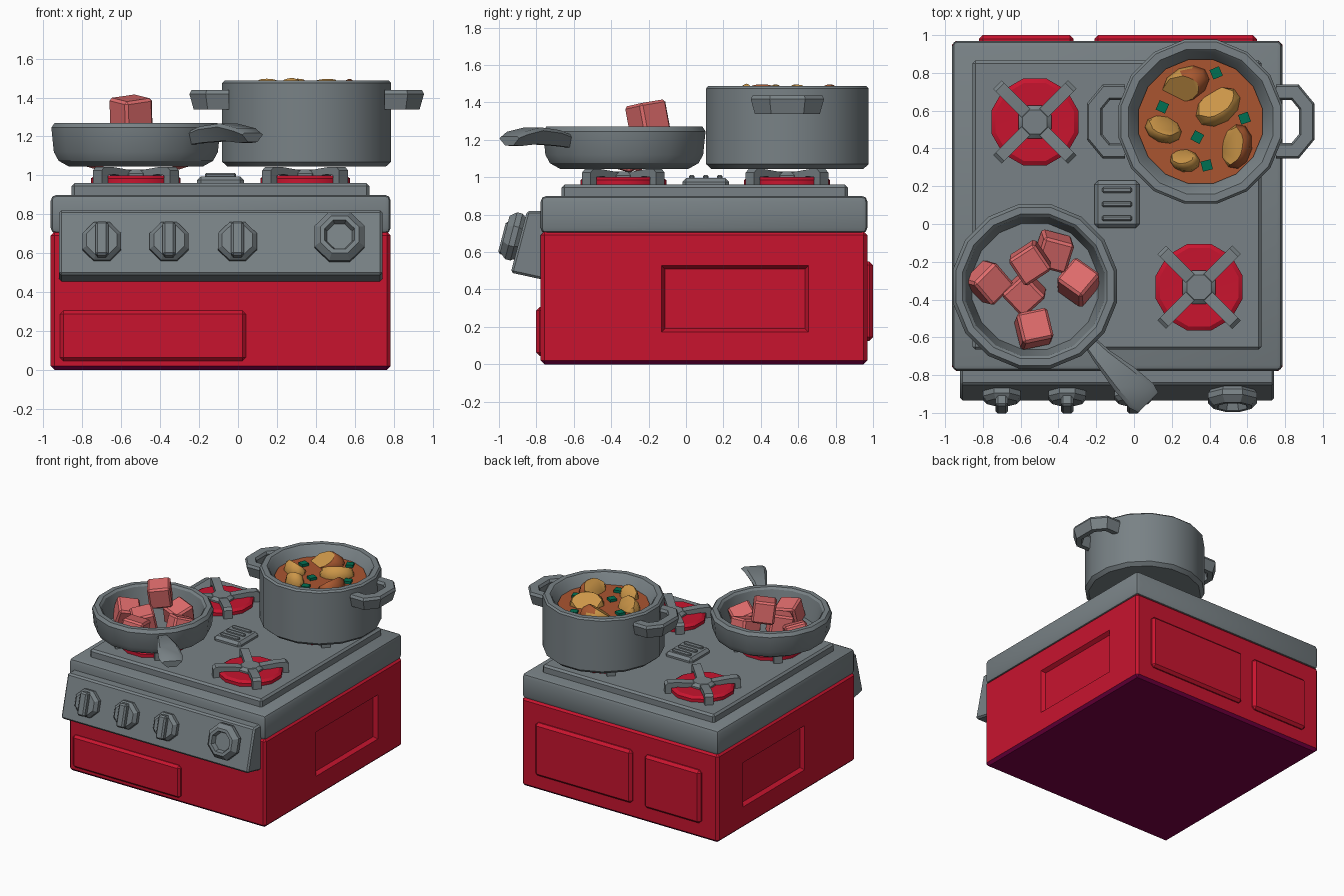
import bpy, bmesh, math
from mathutils import Matrix, Vector, Euler

if "Cube" in bpy.data.objects:
    bpy.data.objects.remove(bpy.data.objects["Cube"])


def material(name, r, g, b):
    m = bpy.data.materials.new(name)
    m.diffuse_color = (r, g, b, 1)
    m.use_nodes = True
    m.node_tree.nodes["Principled BSDF"].inputs["Base Color"].default_value = m.diffuse_color
    return m


GREY = material("grey_metal", 0.19, 0.222, 0.237)
RED = material("red_enamel", 0.58, 0.007, 0.028)
PLUM = material("dark_plum_base", 0.20, 0.0, 0.06)
SOUP = material("orange_soup", 0.40, 0.09, 0.03)
GOLD = material("potato_yellow", 0.60, 0.305, 0.065)
SKIN = material("potato_skin", 0.40, 0.10, 0.03)
MEAT = material("pink_meat", 0.74, 0.15, 0.15)
GREEN = material("green_herb", 0.0, 0.16, 0.085)


def shade(ob, angle):
    bpy.ops.object.select_all(action='DESELECT')
    ob.select_set(True)
    bpy.context.view_layer.objects.active = ob
    bpy.ops.object.shade_smooth_by_angle(angle=math.radians(angle))


def add(name, bm, *mats, angle=32):
    bmesh.ops.recalc_face_normals(bm, faces=bm.faces)
    me = bpy.data.meshes.new(name)
    bm.to_mesh(me)
    bm.free()
    for m in mats:
        me.materials.append(m)
    ob = bpy.data.objects.new(name, me)
    bpy.context.collection.objects.link(ob)
    shade(ob, angle)
    return ob


def bevel(bm, w, seg=1):
    if w:
        bmesh.ops.bevel(bm, geom=bm.edges[:], offset=w, segments=seg, profile=0.5, affect='EDGES')


def box(name, lo, hi, mat, w=0.0, seg=1, matrix=None):
    bm = bmesh.new()
    bmesh.ops.create_cube(bm, size=1)
    lo, hi = Vector(lo), Vector(hi)
    bmesh.ops.transform(bm, verts=bm.verts, matrix=Matrix.Translation((lo + hi) / 2) @ Matrix.Diagonal((*(hi - lo), 1)))
    bevel(bm, w, seg)
    if matrix:
        bm.transform(matrix)
    return add(name, bm, mat)


def prism(name, profile, a, b, mat, w=0.0, matrix=None):
    """Profile in the y-z plane, extruded along x from a to b."""
    bm = bmesh.new()
    f = bm.faces.new([bm.verts.new((a, y, z)) for y, z in profile])
    ext = bmesh.ops.extrude_face_region(bm, geom=[f])
    bmesh.ops.translate(bm, vec=(b - a, 0, 0), verts=[v for v in ext['geom'] if isinstance(v, bmesh.types.BMVert)])
    bevel(bm, w)
    if matrix:
        bm.transform(matrix)
    return add(name, bm, mat)


def lathe(name, profile, n, mat, matrix):
    """Turn (radius, z) points about z with n sides."""
    bm = bmesh.new()
    rings = []
    for r, z in profile:
        if r == 0:
            rings.append([bm.verts.new((0, 0, z))] * n)
        else:
            rings.append([bm.verts.new((r * math.cos((i + .5) * math.tau / n),
                                        r * math.sin((i + .5) * math.tau / n), z)) for i in range(n)])
    for p, q in zip(rings, rings[1:]):
        for i in range(n):
            j = (i + 1) % n
            bm.faces.new(list(dict.fromkeys((p[i], p[j], q[j], q[i]))))
    bm.transform(matrix)
    return add(name, bm, mat)


def sweep(name, path, sizes, mat):
    """Section wider at the top, swept along a path; sizes are (half width, half height)."""
    section = [(1, .6), (.75, 1), (-.75, 1), (-1, .6), (-.45, -1), (.45, -1)]
    pts = [Vector(p) for p in path]
    bm = bmesh.new()
    rings = []
    for i, p in enumerate(pts):
        t0 = (p - pts[max(i - 1, 0)]).normalized()
        t1 = (pts[min(i + 1, len(pts) - 1)] - p).normalized()
        t = (t0 + t1).normalized()
        side = t.cross(Vector((0, 0, 1))).normalized()
        mitre = 1 / max(t.dot(t1 if t1.length else t0), .5)
        w, h = sizes[i]
        rings.append([bm.verts.new(p + side * a * w * mitre + Vector((0, 0, b * h))) for a, b in section])
    for p, q in zip(rings, rings[1:]):
        for k in range(6):
            bm.faces.new((p[k], p[(k + 1) % 6], q[(k + 1) % 6], q[k]))
    bm.faces.new(rings[0])
    bm.faces.new(rings[-1])
    return add(name, bm, mat)


T = Matrix.Translation

# Red body with a recessed panel cut in each side and a dark underside
body = box("body", (-.963, -.777, 0), (.785, .97, .71), RED, .02)
for x, s in ((-.963, -1), (.785, 1)):
    bm = bmesh.new()
    bmesh.ops.create_cube(bm, size=1)
    for v in bm.verts:
        k = 1.0 if v.co.x * s > 0 else 0.0
        v.co = (x + s * (.03 if k else -.03), .262 + v.co.y * (.75 + .07 * k), .35 + v.co.z * (.32 + .07 * k))
    cutter = add("panel_cutter", bm, RED)
    cutter.hide_render = True
    bpy.context.view_layer.objects.active = body
    mod = body.modifiers.new("panel", 'BOOLEAN')
    mod.operation, mod.solver, mod.object = 'DIFFERENCE', 'EXACT', cutter
    bpy.ops.object.modifier_apply(modifier=mod.name)
    bpy.data.objects.remove(cutter)
body.data.materials.clear()
for m in (RED, PLUM):
    body.data.materials.append(m)
for p in body.data.polygons:
    p.material_index = 1 if p.normal.z < -.5 and p.center.z < .1 else 0
shade(body, 20)

# Raised drawer and back panels
box("drawer_front", (-.915, -.802, .045), (.04, -.74, .305), RED, .018)
box("back_panel_large", (-.21, .93, .125), (.65, 1.0, .55), RED, .02)
box("back_panel_small", (-.82, .93, .125), (-.32, 1.0, .55), RED, .02)

# Cooktop slab, raised plate, control panel
box("cooktop", (-.963, -.777, .70), (.785, .97, .90), GREY, .03, 2)
box("cooktop_plate", (-.855, -.665, .88), (.675, .865, .96), GREY, .015)
prism("control_panel", [(-.74, .82), (-.85, .82), (-.937, .49), (-.74, .447)], -.92, .742, GREY, .012)

# Knobs stand on the tilted panel face
def on_panel(x, z):
    return T((x, -.85 - .262 * (.815 - z), z)) @ Matrix.Rotation(math.radians(75.3), 4, 'X')


for i, x in enumerate((-.70, -.354, -.003)):
    m = on_panel(x, .655)
    lathe(f"knob_{i}", [(0, -.01), (.108, -.01), (.108, .03), (.085, .055), (0, .055)], 8, GREY, m)
    box(f"knob_grip_{i}", (-.033, -.09, 0), (.033, .09, .095), GREY, .012, 1, m)
lathe("large_knob", [(0, -.01), (.115, -.01), (.14, .02), (.14, .05), (.107, .085), (.083, .085),
                     (.07, .05), (0, .05)], 8, GREY, on_panel(.522, .675))

# Centre vent with ribs
box("vent_base", (-.21, -.02, .94), (.03, .23, .995), GREY, .02)
for i in range(3):
    y = .03 + i * .075
    box(f"vent_rib_{i}", (-.17, y - .015, .97), (-.01, y + .015, 1.013), GREY, .008)

# Four burners, each with a cross-shaped grate
for b, (x, y) in enumerate(((-.525, .54), (.345, .54), (-.525, -.335), (.345, -.335))):
    m = T((x, y, 0))
    lathe(f"burner_{b}", [(0, .94), (.238, .94), (.238, .985), (.215, 1.0), (0, .995)], 12, RED, m)
    lathe(f"burner_cap_{b}", [(0, .95), (.095, .95), (.095, 1.01), (.07, 1.03), (0, 1.03)], 8, GREY, m)
    for k in range(4):
        prism(f"grate_arm_{b}_{k}", [(.28, .95), (.28, 1.025), (.26, 1.043), (.20, 1.043), (.03, 1.022),
                                     (.03, .985), (.19, 1.005), (.235, 1.0), (.235, .95)], -.032, .032, GREY, 0,
              m @ Matrix.Rotation(math.radians(45 + 90 * k), 4, 'Z'))

# Pot, soup and two loop handles
px, py = .353, .542
lathe("pot", [(0, 1.045), (.415, 1.045), (.443, 1.07), (.443, 1.475), (.43, 1.488), (.39, 1.488), (.377, 1.475),
              (.325, 1.38), (0, 1.36)], 16, GREY, T((px, py, 0)))
lathe("soup", [(0, 1.37), (.315, 1.37), (.335, 1.412), (0, 1.412)], 16, SOUP, T((px, py, 0)))
for name, s in (("left", -1), ("right", 1)):
    loop = [(.40, .155), (.50, .155), (.562, .08), (.562, -.08), (.50, -.155), (.40, -.155)]
    sweep(f"pot_handle_{name}", [(px + s * a, py + b, 1.388) for a, b in loop], [(.041, .05)] * 6, GREY)

# Cut potatoes: half ellipsoids with a yellow cut face, some with skin on the right
potatoes = [(.275, .74, .13, .09, 25, (-.25, -.5, .8), True), (.445, .62, .13, .09, 35, (-.3, .5, .8), False),
            (.545, .41, .12, .08, 80, (-.6, .1, .75), True), (.155, .50, .10, .07, -20, (.2, .6, .7), False),
            (.27, .335, .08, .06, -10, (-.2, .7, .6), False)]
for i, (x, y, rx, ry, rot, n, skinned) in enumerate(potatoes):
    bm = bmesh.new()
    bmesh.ops.create_uvsphere(bm, u_segments=10, v_segments=6, radius=1)
    bm.transform(T((x, y, 1.415)) @ Matrix.Rotation(math.radians(rot), 4, 'Z') @ Matrix.Diagonal((rx, ry, .09, 1)))
    n = Vector(n).normalized()
    cut = bmesh.ops.bisect_plane(bm, geom=bm.verts[:] + bm.edges[:] + bm.faces[:],
                                 plane_co=Vector((x, y, 1.415)) + n * .045, plane_no=n, clear_outer=True)
    bm.normal_update()
    for f in bm.faces:
        f.material_index = 1 if skinned and f.normal.x > -.2 else 0
    rim = [e for e in cut['geom_cut'] if isinstance(e, bmesh.types.BMEdge)]
    for f in bmesh.ops.edgeloop_fill(bm, edges=rim)['faces']:
        f.material_index = 0
    add(f"potato_{i}", bm, GOLD, SKIN, angle=40)

# Herb cubes
for i, (x, y) in enumerate(((.435, .80), (.15, .62), (.585, .56), (.335, .46), (.385, .31))):
    box(f"herb_{i}", (-.027, -.027, -.02), (.027, .027, .02), GREEN, 0, 1,
        T((x, y, 1.412)) @ Matrix.Rotation(.4 + i * .75, 4, 'Z'))

# Frying pan and its flared handle
lathe("pan", [(0, 1.045), (.35, 1.045), (.405, 1.075), (.43, 1.12), (.443, 1.245), (.426, 1.27), (.39, 1.27),
              (.375, 1.255), (.34, 1.09), (0, 1.09)], 16, GREY, T((-.525, -.33, 0)))
sweep("pan_handle", [(-.24, -.62, 1.19), (-.17, -.70, 1.21), (-.05, -.82, 1.222), (.04, -.91, 1.205),
                     (.075, -.945, 1.195)], [(.035, .032), (.05, .042), (.08, .045), (.09, .038), (.075, .024)], GREY)

# Meat cubes
cubes = [(-.77, -.31, 1.14, 20, 12, 45), (-.55, -.205, 1.315, 8, -7, 33), (-.425, -.145, 1.155, 15, 10, -15),
         (-.295, -.31, 1.145, -15, 18, 50), (-.58, -.365, 1.15, 8, -12, 42), (-.53, -.555, 1.16, -12, 8, 12)]
for i, (x, y, z, a, b, c) in enumerate(cubes):
    rot = Euler([math.radians(v) for v in (a, b, c)]).to_matrix().to_4x4()
    box(f"meat_{i}", (-.084,) * 3, (.084,) * 3, MEAT, .014, 1, T((x, y, z)) @ rot)
